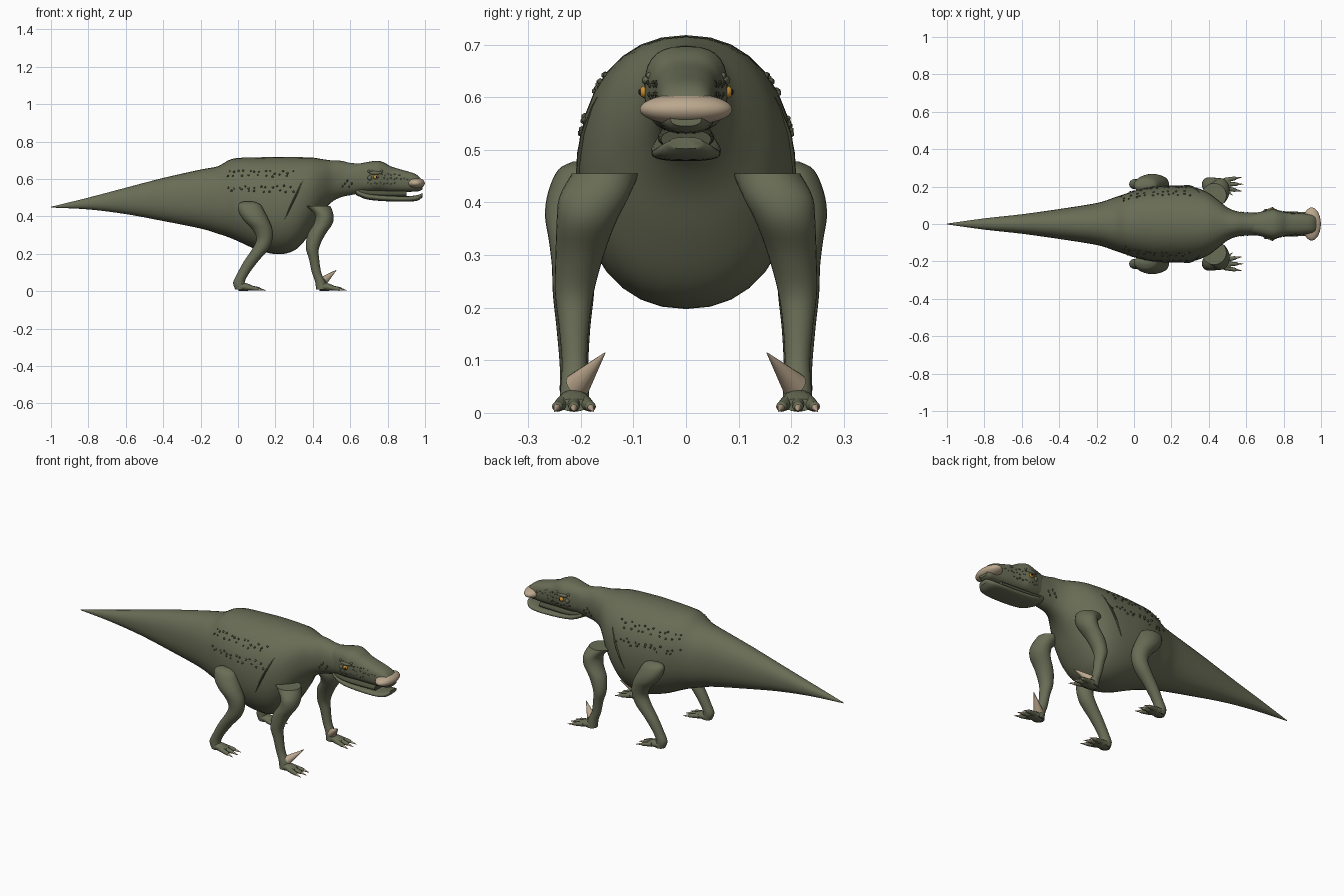
import bpy, bmesh, math, random
from mathutils import Vector, Matrix

random.seed(4)
cube = bpy.data.objects.get("Cube")
if cube:
    bpy.data.objects.remove(cube, do_unlink=True)


def material(name, rgb):
    mat = bpy.data.materials.new(name)
    mat.use_nodes = True
    mat.diffuse_color = (*rgb, 1)
    mat.node_tree.nodes["Principled BSDF"].inputs["Base Color"].default_value = (*rgb, 1)
    return mat


SKIN = material("olive skin", (.14, .153, .092))
SCALE = material("dark olive scales", (.075, .083, .048))
HORN = material("pale horn", (.5, .39, .27))
AMBER = material("amber eye", (.6, .28, .03))
PUPIL = material("black pupil", (.01, .01, .01))


def finish(bm, name, mat):
    """Turn a bmesh into a smooth object that keeps hard edges."""
    bmesh.ops.recalc_face_normals(bm, faces=bm.faces)
    mesh = bpy.data.meshes.new(name)
    bm.to_mesh(mesh)
    bm.free()
    mesh.materials.append(mat)
    mesh.shade_smooth()
    mesh.set_sharp_from_angle(angle=math.radians(45))
    obj = bpy.data.objects.new(name, mesh)
    bpy.context.scene.collection.objects.link(obj)
    return obj


def smooth_path(stations, steps=4):
    """Catmull-Rom interpolation of station tuples."""
    pts = [Vector(s) for s in stations]
    ext = [pts[0]] + pts + [pts[-1]]
    out = []
    for a, b, c, d in zip(ext, ext[1:], ext[2:], ext[3:]):
        for i in range(steps):
            t = i / steps
            out.append(b + (c - a) * (t / 2) + (a * 2 - b * 5 + c * 4 - d) * (t * t / 2)
                       + (b * 3 - a - c * 3 + d) * (t ** 3 / 2))
    return out + [pts[-1]]


def loft(name, stations, axis, mat=SKIN, power=2.0, sides=28):
    """Skin rings (x, y, z, radius, radius) standing across the given axis."""
    bm = bmesh.new()
    rings = []
    for x, y, z, ra, rb in stations:
        ring = []
        for k in range(sides):
            a = math.tau * k / sides
            u, v = [math.copysign(abs(f) ** (2 / power), f) for f in (math.cos(a), math.sin(a))]
            off = (0, u * ra, v * rb) if axis == "x" else (u * ra, v * rb, 0)
            ring.append(bm.verts.new(Vector((x, y, z)) + Vector(off)))
        rings.append(ring)
    for low, high in zip(rings, rings[1:]):
        for k in range(sides):
            n = (k + 1) % sides
            bm.faces.new((low[k], low[n], high[n], high[k]))
    bm.faces.new(rings[0])
    bm.faces.new(rings[-1])
    return finish(bm, name, mat)


def profile(rows):
    """Rows of x, top, bottom, half width become smoothed centred stations."""
    return smooth_path([(x, 0, (t + b) / 2, w, (t - b) / 2) for x, t, b, w in rows])


def blobs(name, items, mat, detail=1):
    """Several ellipsoids, each (position, radii), in one object."""
    bm = bmesh.new()
    for pos, radii in items:
        mtx = Matrix.Translation(pos) @ Matrix.Diagonal((*radii, 1))
        bmesh.ops.create_icosphere(bm, subdivisions=detail, radius=1, matrix=mtx)
    return finish(bm, name, mat)


def cones(name, items, mat, sides=12):
    """Several tapered spikes, each (base, tip, base radius, tip radius)."""
    bm = bmesh.new()
    for base, tip, r1, r2 in items:
        base, tip = Vector(base), Vector(tip)
        turn = (tip - base).to_track_quat("Z", "Y").to_matrix().to_4x4()
        bmesh.ops.create_cone(bm, cap_ends=True, segments=sides, radius1=r1, radius2=r2,
                              depth=(tip - base).length,
                              matrix=Matrix.Translation((base + tip) / 2) @ turn)
    return finish(bm, name, mat)


# Tail, trunk and neck in one skin
trunk = profile([
    (-1, .451, .447, .002), (-.8, .5, .437, .03), (-.6, .553, .412, .052),
    (-.4, .605, .375, .08), (-.2, .65, .335, .112), (-.11, .667, .308, .14),
    (-.05, .7, .288, .16), (0, .712, .267, .178), (.1, .715, .222, .2),
    (.2, .718, .198, .206), (.28, .717, .208, .204), (.34, .716, .25, .192),
    (.4, .714, .335, .165), (.45, .706, .42, .128), (.5, .699, .475, .088),
    (.55, .697, .502, .068), (.6, .686, .513, .062), (.67, .68, .525, .06)])
POWER = 2.2
loft("body", trunk, "x", power=POWER, sides=32)

# Skull with snout, and the lower jaw
skull = profile([
    (.62, .677, .54, .052), (.68, .688, .53, .066), (.74, .697, .533, .079),
    (.78, .688, .532, .07), (.82, .666, .53, .062), (.88, .648, .53, .058),
    (.94, .63, .532, .052), (.97, .61, .535, .045), (.987, .58, .545, .03)])
loft("head", skull, "x", power=2.7)
jaw = profile([
    (.63, .55, .515, .045), (.68, .528, .493, .06), (.74, .517, .484, .066),
    (.83, .51, .479, .066), (.91, .508, .479, .064), (.96, .514, .484, .054),
    (.986, .524, .502, .032)])
loft("lower_jaw", jaw, "x", power=2.6)
palate = profile([(.64, .56, .51, .045), (.72, .545, .5, .054), (.9, .54, .5, .048)])
loft("mouth_lining", palate, "x", mat=SCALE)
blobs("nose_boss", [((.95, 0, .577), (.049, .088, .03))], HORN, 4)


def surface(x, z, stations, power):
    """Point on the +y flank of a centred loft."""
    s = min(stations, key=lambda r: abs(r[0] - x))
    drop = min(abs(z - s[2]) / s[4], .99) ** power
    return Vector((x, s[1] + s[3] * (1 - drop) ** (1 / power), z))


# Leg stations: x, y, z, half depth, half width
front_path = smooth_path([
    (.428, .153, .455, .066, .064), (.46, .175, .41, .05, .066),
    (.455, .19, .36, .05, .056), (.418, .202, .3, .047, .046),
    (.398, .212, .23, .035, .037), (.407, .213, .17, .027, .029),
    (.42, .212, .1, .025, .024), (.438, .212, .055, .027, .026),
    (.45, .212, .01, .032, .03)])
hind_path = smooth_path([
    (.055, .2, .478, .03, .014), (.06, .205, .462, .06, .038),
    (.075, .21, .42, .07, .052), (.1, .215, .375, .067, .053),
    (.13, .215, .33, .054, .046), (.142, .214, .28, .043, .041),
    (.12, .214, .225, .044, .039), (.07, .214, .16, .038, .032),
    (.025, .213, .09, .031, .027), (.005, .213, .045, .031, .027),
    (.016, .213, .008, .03, .026)])


def foot(label, x, y, side):
    """Low wedge foot with three spread toes and claws."""
    loft(label + "_foot", smooth_path([
        (x - .02, side * y, .024, .026, .022), (x + .025, side * y, .022, .031, .02),
        (x + .06, side * y, .015, .03, .012)]), "x", sides=16)
    toes, tips, claws = [], [], []
    for spread in (-1, 0, 1):
        root = (x + .03, side * (y + spread * .02), .02)
        knuckle = (x + .08 + .008 * (spread == 0), side * (y + spread * .031), .012)
        point = (knuckle[0] + .04, side * (y + spread * .037), .003)
        toes.append((root, knuckle, .014, .01))
        tips.append((knuckle, (.012, .011, .01)))
        claws.append((knuckle, point, .008, .001))
    cones(label + "_toes", toes, SKIN)
    blobs(label + "_toe_tips", tips, SKIN, 2)
    cones(label + "_claws", claws, HORN)


for side, word in ((1, "left"), (-1, "right")):
    def flip(p):
        return Vector((p[0], side * p[1], p[2]))

    # Limbs
    for limb, path, ankle in (("front", front_path, .456), ("hind", hind_path, .022)):
        label = word + "_" + limb
        loft(label + "_leg", [(x, side * y, z, a, b) for x, y, z, a, b in path], "z")
        foot(label, ankle, .213, side)
    cones(word + "_thumb_spike",
          [(flip((.455, .206, .053)), flip((.527, .154, .114)), .025, .001)], HORN, 16)

    # Eye, pupil and brow
    blobs(word + "_eye", [(flip((.737, .077, .61)), (.014, .012, .012))], AMBER, 3)
    blobs(word + "_pupil", [(flip((.741, .087, .61)), (.005, .0035, .006))], PUPIL, 2)
    blobs(word + "_brow", [(flip((.735, .07, .632)), (.034, .014, .011)),
                           (flip((.705, .069, .605)), (.012, .012, .014))], SKIN, 3)

    # Raised scales in uneven rows on the flank, head and neck
    scales = []
    for row, start, count in ((.635, -.05, 13), (.615, -.06, 9), (.555, -.06, 12), (.538, -.03, 9)):
        for i in range(count):
            x = start + .37 * i / count + random.uniform(-.01, .01)
            r = random.uniform(.005, .007)
            z = row + random.uniform(-.009, .009)
            scales.append((flip(surface(x, z, trunk, POWER)), (r, r, r)))
    for row, start, count in ((.628, .77, 6), (.605, .78, 8), (.578, .69, 9)):
        for i in range(count):
            x = start + .018 * i + random.uniform(-.004, .004)
            scales.append((flip(surface(x, row - .006 * (i % 2), skull, 2.7)), (.006, .004, .005)))
    for i in range(5):
        x = .56 + .012 * i
        scales.append((flip(surface(x, .56 + .015 * (i % 3), trunk, POWER)), (.005, .004, .009)))
    blobs(word + "_scales", scales, SCALE)
    blobs(word + "_brow_knobs", [(flip((.7 + .017 * i, .068, .641)), (.008, .008, .007))
                                 for i in range(5)], SKIN, 2)

    # Slanting ridge behind the shoulder
    ridge = []
    for i in range(13):
        t = i / 12
        p = flip(surface(.25 + .1 * t, .385 + .215 * t, trunk, POWER))
        r = .001 + .005 * math.sin(math.pi * t)
        ridge.append((*p, r, r))
    loft(word + "_flank_ridge", ridge, "z", mat=SCALE, sides=8)
